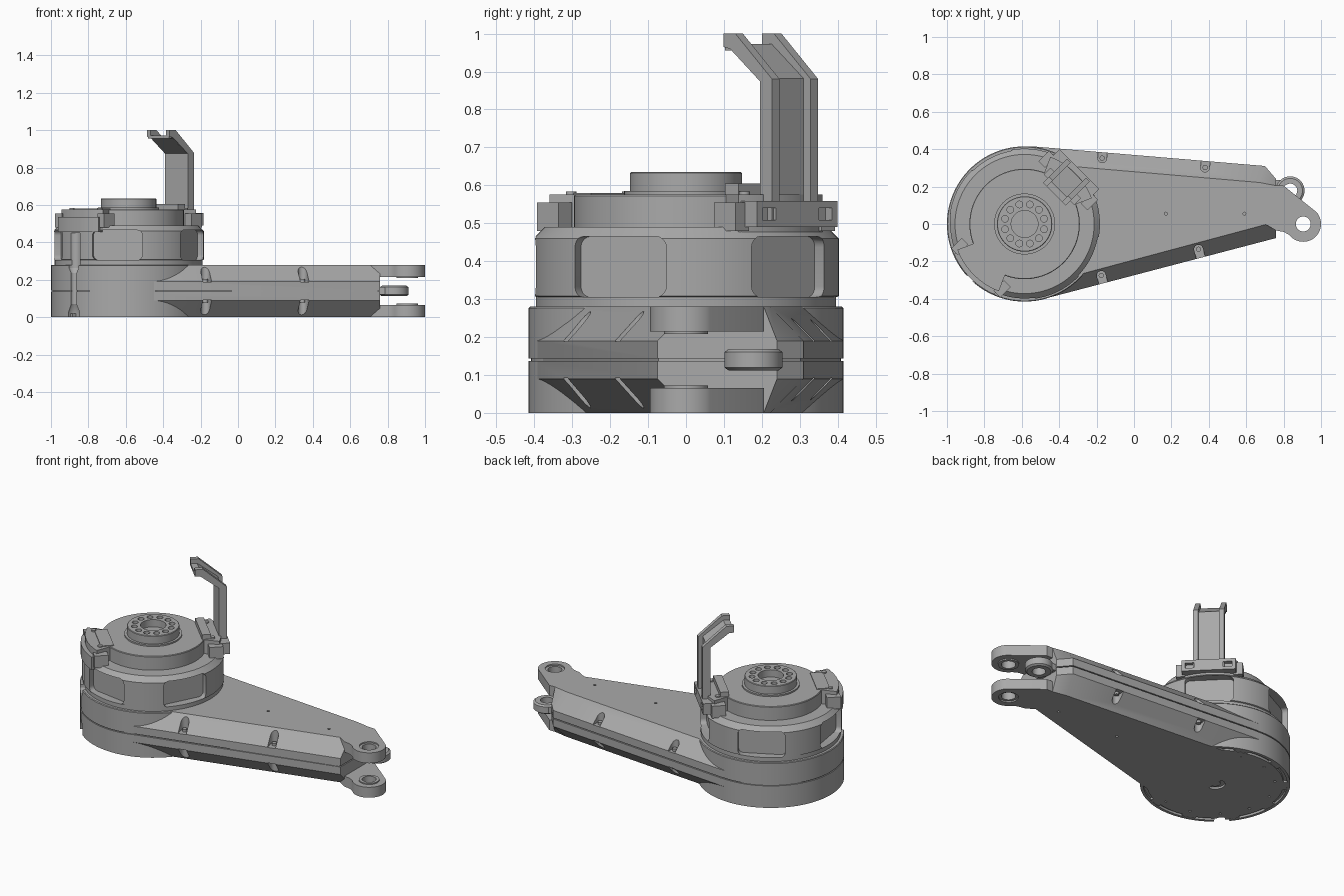
import bpy, bmesh, math
from mathutils import Matrix, Vector

if "Cube" in bpy.data.objects:
    bpy.data.objects.remove(bpy.data.objects["Cube"])

grey = bpy.data.materials.new("machined_grey")
grey.use_nodes = True
grey.diffuse_color = (0.4, 0.4, 0.4, 1)
grey.node_tree.nodes["Principled BSDF"].inputs["Base Color"].default_value = (0.4, 0.4, 0.4, 1)

HUB = Vector((-0.585, 0, 0))
MID = 0.14


def finish(name, bm, matrix=None):
    if matrix:
        bm.transform(matrix)
    bmesh.ops.recalc_face_normals(bm, faces=bm.faces)
    mesh = bpy.data.meshes.new(name)
    bm.to_mesh(mesh)
    bm.free()
    obj = bpy.data.objects.new(name, mesh)
    mesh.materials.append(grey)
    bpy.context.collection.objects.link(obj)
    return obj


def loft(name, layers, matrix=None):
    """Solid through matching outlines, each given as (points, z)."""
    bm = bmesh.new()
    rings = [[bm.verts.new((x, y, z)) for x, y in pts] for pts, z in layers]
    n = len(rings[0])
    for a, b in zip(rings, rings[1:]):
        for i in range(n):
            j = (i + 1) % n
            bm.faces.new((a[i], a[j], b[j], b[i]))
    bm.faces.new(rings[0][::-1])
    bm.faces.new(rings[-1])
    return finish(name, bm, matrix)


def prism(name, pts, z0, z1, matrix=None):
    return loft(name, [(pts, z0), (pts, z1)], matrix)


def arc(r, a0, a1, n, cx=0, cy=0):
    return [(cx + r * math.cos(math.radians(a0 + (a1 - a0) * i / n)),
             cy + r * math.sin(math.radians(a0 + (a1 - a0) * i / n))) for i in range(n + 1)]


def turned(name, profile, cx=HUB.x, cy=0, n=96):
    """Solid of revolution from (radius, z) pairs, bottom to top."""
    return loft(name, [(arc(r, 0, 360, n, cx, cy)[:-1], z) for r, z in profile])


def rod(name, cx, cy, r, z0, z1, n=24):
    return turned(name, [(r, z0), (r, z1)], cx, cy, n)


def radial(deg):
    return Matrix.Translation(HUB) @ Matrix.Rotation(math.radians(deg), 4, 'Z')


def polar(r, deg):
    p = radial(deg) @ Vector((r, 0, 0))
    return p.x, p.y


def box(name, x0, x1, y0, y1, z0, z1, matrix=None):
    return prism(name, [(x0, y0), (x1, y0), (x1, y1), (x0, y1)], z0, z1, matrix)


def apply(obj, mod):
    bpy.context.view_layer.objects.active = obj
    bpy.ops.object.modifier_apply(modifier=mod.name)


def cut(obj, *cutters):
    for c in cutters:
        mod = obj.modifiers.new("cut", 'BOOLEAN')
        mod.operation, mod.solver, mod.object = 'DIFFERENCE', 'EXACT', c
        apply(obj, mod)
        bpy.data.objects.remove(c)


mid_plane = bpy.data.objects.new("mid_plane", None)
mid_plane.location.z = MID
mid_plane.hide_render = True
bpy.context.collection.objects.link(mid_plane)


def mirror_z(obj):
    mod = obj.modifiers.new("mirror", 'MIRROR')
    mod.use_axis = (False, False, True)
    mod.mirror_object = mid_plane
    apply(obj, mod)


# Arm shells with chamfered flanks, and screw seats cut into the chamfers
wide = [(-0.585, -0.40), (-0.48, -0.40), (0.76, -0.075), (0.76, 0.24), (0.70, 0.31), (-0.53, 0.414), (-0.585, 0.414)]
narrow = [(-0.585, -0.33), (-0.46, -0.315), (0.76, 0.012), (0.76, 0.205), (0.67, 0.222), (-0.53, 0.325), (-0.585, 0.325)]
arm = loft("arm_shell", [(wide, 0.143), (wide, 0.19), (narrow, 0.28)])
seats = [(-0.175, -0.275, -75), (0.345, -0.135, -75), (-0.17, 0.352, 85), (0.38, 0.302, 85)]
for x, y, deg in seats:
    slot = arc(0.024, 90, 270, 10) + [(0.08, -0.024), (0.08, 0.024)]
    place = Matrix.Translation((x, y, 0)) @ Matrix.Rotation(math.radians(deg), 4, 'Z')
    cut(arm, prism("seat_cutter", slot, 0.188, 0.32, place))
    mirror_z(rod("arm_screw", x, y, 0.014, 0.18, 0.203, 16))
for x in (0.17, 0.59):
    cut(arm, rod("pin_cutter", x, 0.055, 0.008, 0.25, 0.3, 12))
mirror_z(arm)
core = [(x * 0.99 - 0.004, y * 0.975) for x, y in wide]
prism("arm_core", core, 0.12, 0.16)

# Fork lugs with bored pivot rings
lug_outline = ([(0.70, 0.0), (0.76, -0.035), (0.80, -0.042), (0.83, -0.058)]
               + arc(0.095, -135, 42, 24, 0.905, 0) + [(0.80, 0.205), (0.70, 0.205)])
lug = prism("fork_lug", lug_outline, 0.215, 0.28)
cut(lug, rod("bore_cutter", 0.905, 0, 0.04, 0.1, 0.4, 32),
    rod("recess_cutter", 0.905, 0, 0.055, 0.272, 0.4, 32))
mirror_z(lug)
ring = rod("fork_ring", 0.905, 0, 0.058, 0.208, 0.216, 32)
cut(ring, rod("bore_cutter", 0.905, 0, 0.04, 0.1, 0.4, 32))
mirror_z(ring)

# Side tongue between the lugs
tongue = turned("side_tongue", [(0.066, 0.112), (0.077, 0.12), (0.077, 0.16), (0.066, 0.168)], 0.835, 0.178, 40)
cut(tongue, rod("bore_cutter", 0.835, 0.178, 0.038, 0.05, 0.2, 24))
box("tongue_root", 0.74, 0.785, 0.11, 0.235, 0.12, 0.16)

# Base drum in two halves around a seam
drum = turned("base_drum", [(0.415, 0), (0.415, 0.137), (0.408, 0.137), (0.408, 0.143),
                            (0.415, 0.143), (0.415, 0.276), (0.411, 0.28)])
groove = turned("groove_cutter", [(0.398, -0.05), (0.398, 0.014)])
cut(groove, turned("plug_cutter", [(0.378, -0.1), (0.378, 0.1)]))
cut(drum, groove, rod("centre_cutter", HUB.x, 0, 0.055, -0.05, 0.012, 32))
rod("base_hub_pin", HUB.x, 0, 0.03, 0.003, 0.02, 24)
for i in range(12):
    cut(drum, rod("screw_cutter", *polar(0.33, 30 * i + 15), 0.008, -0.02, 0.012, 10))
for i in range(10):
    box("rim_clip", 0.376, 0.4, -0.04, 0.04, 0.002, 0.02, radial(36 * i))

# Motor housing with five recessed windows
housing = turned("motor_housing", [(0.396, 0.27), (0.396, 0.305), (0.403, 0.308), (0.403, 0.46), (0.372, 0.49)])
for i in range(5):
    corners = [(0.107, 0.437, 0), (-0.107, 0.437, 90), (-0.107, 0.333, 180), (0.107, 0.333, 270)]
    outline = [p for y, z, a in corners for p in arc(0.028, a, a + 90, 5, y, z)]
    upright = Matrix(((0, 0, 1, 0), (1, 0, 0, 0), (0, 1, 0, 0), (0, 0, 0, 1)))
    cut(housing, prism("window_cutter", outline, 0.345, 0.5, radial(45 + 72 * i) @ upright))

# Vertical cable channel down the front left
cx, cy = polar(0.412, 225)
cut(drum, rod("channel_cutter", cx, cy, 0.02, -0.1, 0.4),
    turned("funnel_cutter", [(0.045, -0.02), (0.04, 0.03), (0.02, 0.07)], cx, cy, 24),
    turned("funnel_cutter", [(0.02, 0.235), (0.036, 0.262), (0.036, 0.3)], cx, cy, 24))
cut(housing, rod("channel_cutter", cx, cy, 0.036, 0.2, 0.45))

# Cap and output flange with bolt circle
turned("cap", [(0.295, 0.48), (0.295, 0.572), (0.292, 0.576)])
turned("flange_step", [(0.163, 0.57), (0.163, 0.585)], n=64)
flange = turned("output_flange", [(0.148, 0.58), (0.148, 0.632), (0.145, 0.635)], n=64)
cut(flange, rod("centre_cutter", HUB.x, 0, 0.072, 0.59, 0.7, 40))
for i in range(12):
    cut(flange, rod("bolt_cutter", *polar(0.108, 30 * i + 15), 0.018, 0.6, 0.7, 16))


def sector(name, r0, r1, half, z0, z1, deg):
    pts = arc(r0, -half, half, 10) + arc(r1, half, -half, 14)
    return prism(name, pts, z0, z1, radial(deg))


# Clamps on opposite sides of the cap
for label, deg in (("back", 45), ("front", 225)):
    sector(label + "_clamp", 0.28, 0.385, 24, 0.475, 0.576, deg)
    for s in (-1, 1):
        box(label + "_clamp_ear", 0.29, 0.37, s * 0.16 - 0.025, s * 0.16 + 0.025, 0.48, 0.555, radial(deg))
        rod(label + "_clamp_screw", *polar(0.34, deg + s * 18), 0.014, 0.57, 0.584, 16)
sector("front_clamp_lip", 0.36, 0.41, 22, 0.455, 0.535, 225)
box("front_clamp_plate", 0.245, 0.32, -0.11, 0.11, 0.55, 0.58, radial(225))
box("back_clamp_plate", 0.26, 0.31, -0.115, 0.115, 0.56, 0.605, radial(45))

# Foot of the upright bracket
foot = box("bracket_foot", 0.34, 0.415, -0.15, 0.15, 0.49, 0.558, radial(45))
for s in (-1, 1):
    cut(foot, box("foot_cutter", 0.39, 0.5, s * 0.105 - 0.025, s * 0.105 + 0.025, 0.508, 0.54, radial(45)))

# Upright bracket: a bent web between two flanges
web = [(0.362, 0.5), (0.38, 0.5), (0.38, 0.882), (0.262, 0.972), (0.225, 0.972), (0.225, 0.955), (0.255, 0.955), (0.362, 0.874)]
side = [(0.362, 0.5), (0.407, 0.5), (0.407, 0.88), (0.27, 1.0), (0.225, 1.0), (0.225, 0.965), (0.25, 0.96), (0.362, 0.874)]
on_edge = radial(45) @ Matrix.Rotation(math.pi / 2, 4, 'X')
prism("bracket_web", web, -0.08, 0.08, on_edge)
for s in (-1, 1):
    prism("bracket_flange", side, s * 0.058, s * 0.086, on_edge)

# Smooth the round faces, keep the edges sharp
for obj in bpy.context.scene.objects:
    obj.select_set(obj.type == 'MESH')
bpy.context.view_layer.objects.active = drum
bpy.ops.object.shade_smooth_by_angle(angle=math.radians(25))
